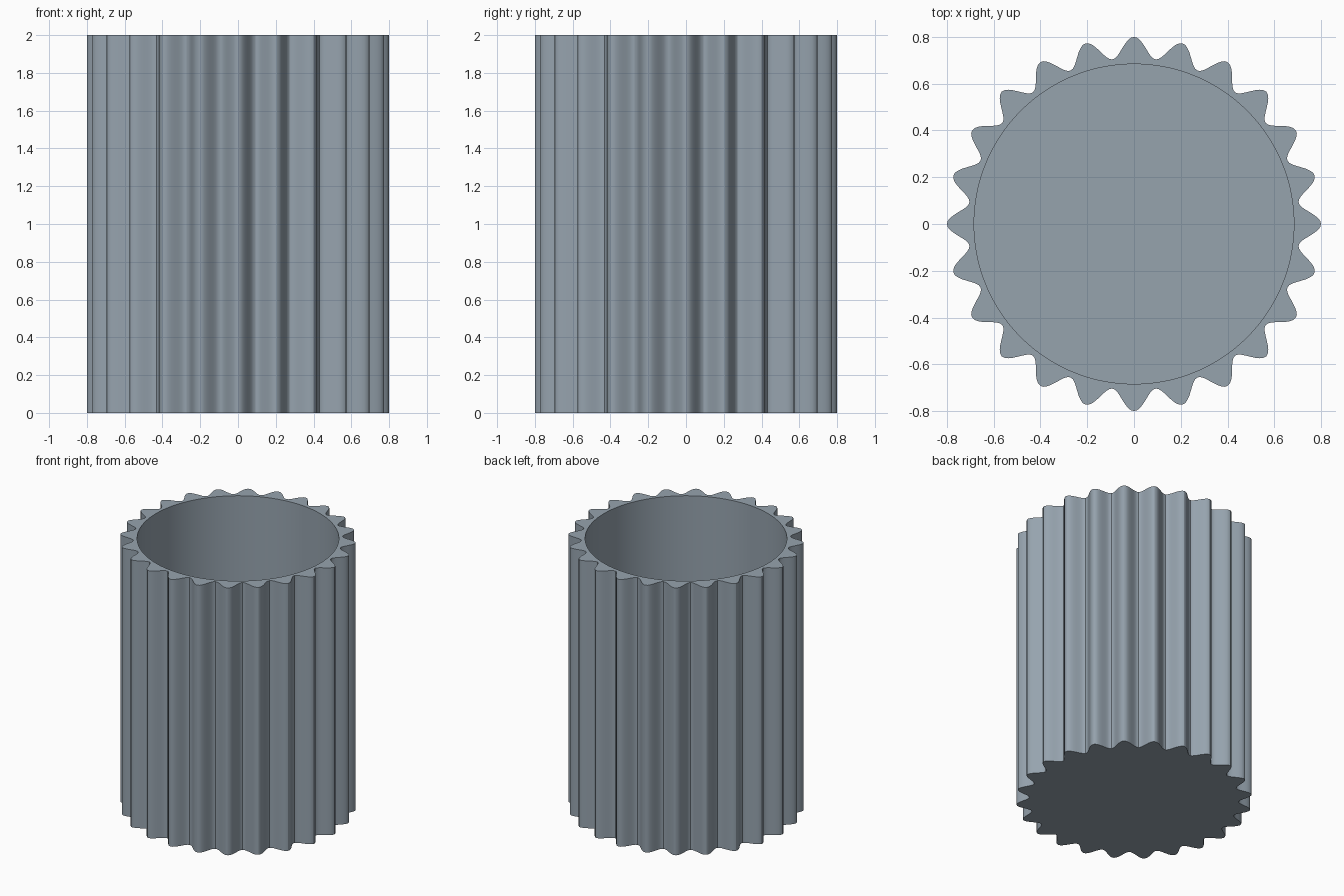
import bpy, bmesh, math

cube = bpy.data.objects.get("Cube")
if cube:
    bpy.data.objects.remove(cube, do_unlink=True)

HEIGHT, FLOOR, BORE = 2.0, 0.08, 0.684
RIBS, STEPS = 24, 16
COUNT = RIBS * STEPS

slate = bpy.data.materials.new("slate grey")
slate.use_nodes = True
colour = (0.305, 0.366, 0.423, 1)
slate.diffuse_color = colour
slate.node_tree.nodes["Principled BSDF"].inputs["Base Color"].default_value = colour


def wavy(a):
    return 0.755 + 0.045 * math.cos(RIBS * a)


def bore(a):
    return BORE


def ring(bm, radius, z):
    angles = [math.tau * i / COUNT for i in range(COUNT)]
    return [bm.verts.new((radius(a) * math.cos(a), radius(a) * math.sin(a), z)) for a in angles]


# Fluted cup: outer wall, rim, inner wall, then the two caps of the floor
bm = bmesh.new()
rings = [ring(bm, wavy, 0), ring(bm, wavy, HEIGHT), ring(bm, bore, HEIGHT), ring(bm, bore, FLOOR)]
for low, high in zip(rings, rings[1:]):
    for i in range(COUNT):
        j = (i + 1) % COUNT
        bm.faces.new((low[i], low[j], high[j], high[i]))
bm.faces.new(rings[0][::-1])
bm.faces.new(rings[-1])
mesh = bpy.data.meshes.new("fluted_cup")
bm.to_mesh(mesh)
bm.free()
mesh.materials.append(slate)

cup = bpy.data.objects.new("fluted_cup", mesh)
bpy.context.collection.objects.link(cup)
bpy.ops.object.select_all(action='DESELECT')
cup.select_set(True)
bpy.context.view_layer.objects.active = cup
bpy.ops.object.shade_smooth_by_angle(angle=math.radians(30))
